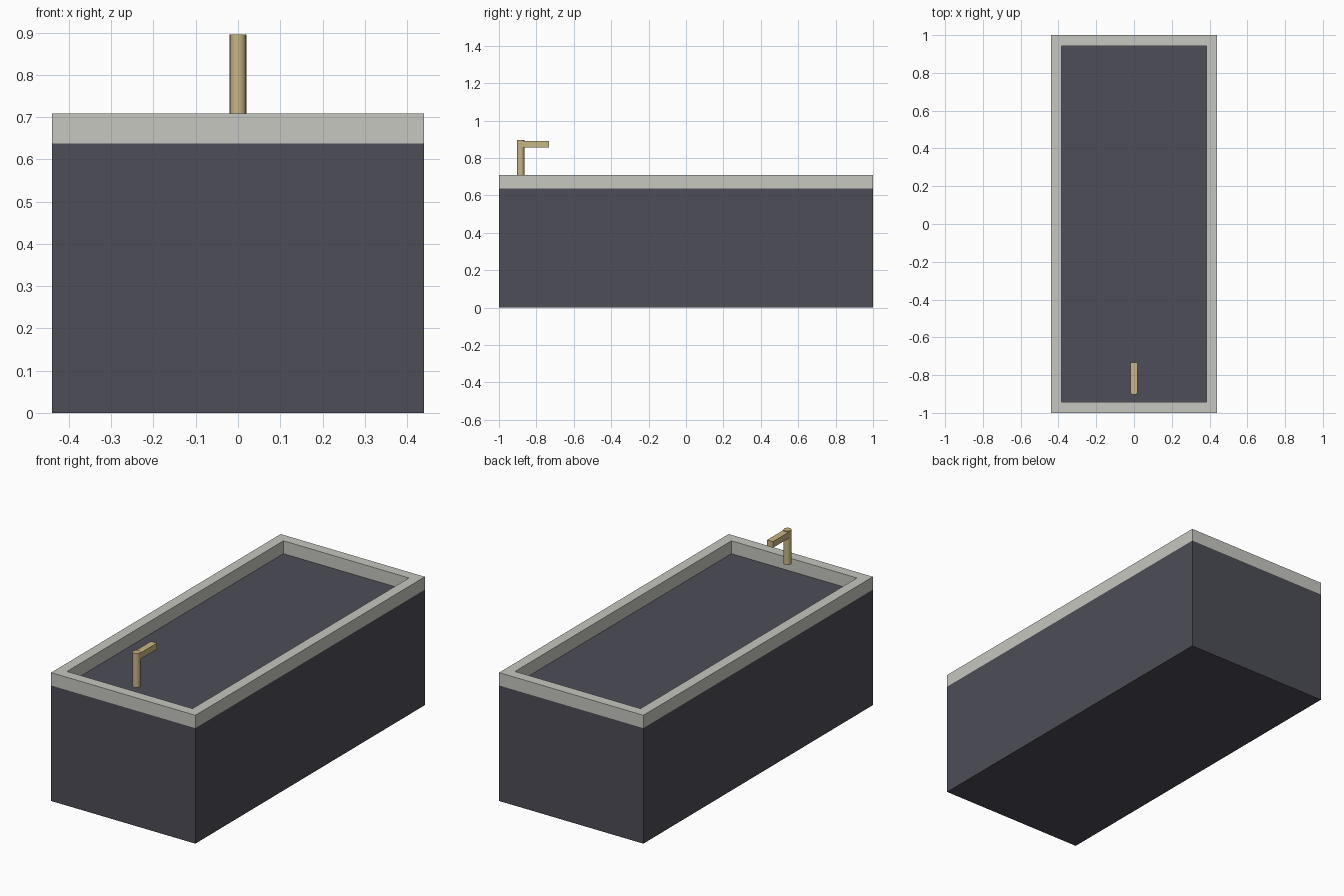
import bpy
import bmesh
from mathutils import Matrix

cube = bpy.data.objects.get("Cube")
if cube:
    bpy.data.objects.remove(cube, do_unlink=True)


def material(name, rgb):
    mat = bpy.data.materials.new(name)
    mat.use_nodes = True
    color = (*rgb, 1)
    mat.diffuse_color = color
    mat.node_tree.nodes["Principled BSDF"].inputs["Base Color"].default_value = color
    return mat


def finish(name, bm, mat):
    bmesh.ops.recalc_face_normals(bm, faces=bm.faces)
    mesh = bpy.data.meshes.new(name)
    bm.to_mesh(mesh)
    bm.free()
    mesh.materials.append(mat)
    obj = bpy.data.objects.new(name, mesh)
    bpy.context.collection.objects.link(obj)
    return obj


def box(name, low, high, mat):
    bm = bmesh.new()
    size = [b - a for a, b in zip(low, high)]
    centre = [(a + b) / 2 for a, b in zip(low, high)]
    bmesh.ops.create_cube(bm, size=1, matrix=Matrix.Translation(centre) @ Matrix.Diagonal((*size, 1)))
    return finish(name, bm, mat)


def frame(name, outer, inner, z0, z1, mat):
    """Rectangular ring swept between two heights."""
    bm = bmesh.new()
    loops = []
    for (x, y), z in ((outer, z0), (outer, z1), (inner, z1), (inner, z0)):
        loops.append([bm.verts.new((sx * x, sy * y, z))
                      for sx, sy in ((-1, -1), (1, -1), (1, 1), (-1, 1))])
    for i in range(4):
        a, b = loops[i], loops[(i + 1) % 4]
        for j in range(4):
            k = (j + 1) % 4
            bm.faces.new((a[j], a[k], b[k], b[j]))
    return finish(name, bm, mat)


dark = material("dark slate", (0.074, 0.074, 0.095))
stone = material("pale stone", (0.57, 0.57, 0.53))
brass = material("soft brass", (0.58, 0.465, 0.23))

# Solid body with a raised rim around its top
W, L, BODY, TOP = 0.44, 1.0, 0.637, 0.708
box("tub_body", (-W, -L, 0), (W, L, BODY), dark)
frame("tub_rim", (W, L), (0.383, 0.943), BODY, TOP, stone)

# Tap: upright pipe and square spout
tap_y, radius, tap_top = -0.884, 0.02, 0.896
bm = bmesh.new()
bmesh.ops.create_cone(bm, cap_ends=True, segments=16, radius1=radius, radius2=radius,
                      depth=tap_top - TOP,
                      matrix=Matrix.Translation((0, tap_y, (tap_top + TOP) / 2)))
pipe = finish("tap_pipe", bm, brass)
box("tap_spout", (-0.018, tap_y, 0.857), (0.018, -0.732, 0.891), brass)

bpy.context.view_layer.objects.active = pipe
pipe.select_set(True)
bpy.ops.object.shade_smooth_by_angle()
